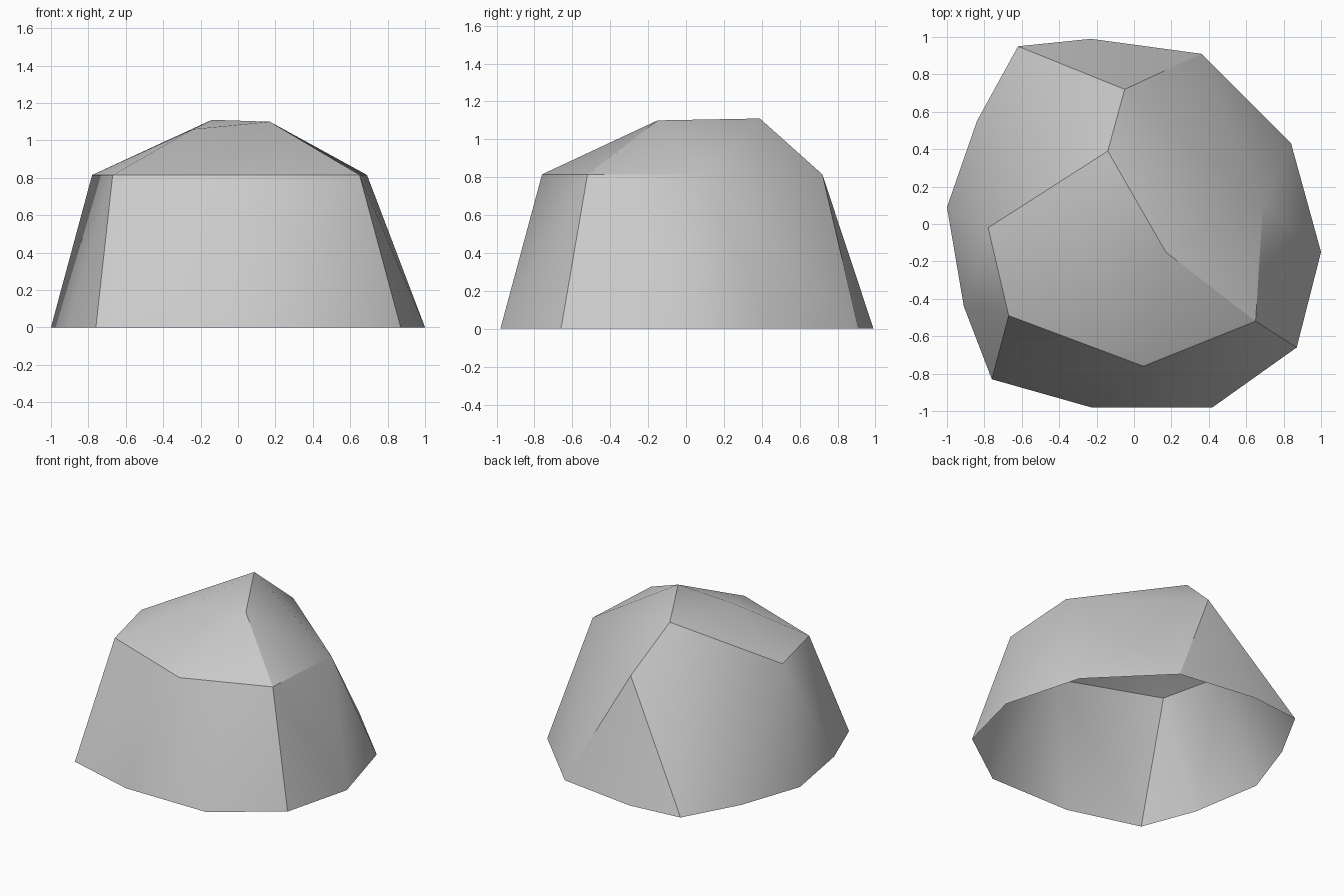
import bpy
import bmesh
import math

cube = bpy.data.objects.get("Cube")
if cube:
    bpy.data.objects.remove(cube, do_unlink=True)


def make_material(name, color):
    mat = bpy.data.materials.new(name)
    mat.use_nodes = True
    mat.diffuse_color = color
    shader = next(n for n in mat.node_tree.nodes if n.type == "BSDF_PRINCIPLED")
    shader.inputs["Base Color"].default_value = color
    return mat


# Horizontal outlines of the boulder: ground, shoulder and crown
ground = [(.84, .43), (.36, .91), (-.23, .99), (-.62, .95), (-.84, .55), (-1, .09),
          (-.91, -.44), (-.76, -.83), (-.23, -.98), (.42, -.98), (.87, -.66), (1, -.15)]
shoulder = [(.69, .11), (-.05, .72), (-.78, -.02), (-.67, -.49), (.05, -.76), (.65, -.52)]
crown = [(-.14, .39, 1.11), (.17, -.15, 1.10), (-.24, -.19, 1.06)]

points = [(x, y, 0) for x, y in ground] + [(x, y, .815) for x, y in shoulder] + crown

# Faceted shell wrapped around the outlines
bm = bmesh.new()
for point in points:
    bm.verts.new(point)
bmesh.ops.convex_hull(bm, input=bm.verts[:])
bmesh.ops.recalc_face_normals(bm, faces=bm.faces[:])

# The shell is open underneath
bottom = [f for f in bm.faces if all(v.co.z < .01 for v in f.verts)]
bmesh.ops.delete(bm, geom=bottom, context="FACES")

mesh = bpy.data.meshes.new("boulder_shell")
bm.to_mesh(mesh)
bm.free()
mesh.materials.append(make_material("stone_grey", (.6, .6, .6, 1)))

boulder = bpy.data.objects.new("boulder_shell", mesh)
bpy.context.collection.objects.link(boulder)

# Soft panels with crisp ridges between them
bpy.ops.object.select_all(action="DESELECT")
boulder.select_set(True)
bpy.context.view_layer.objects.active = boulder
bpy.ops.object.shade_smooth_by_angle(angle=math.radians(30))
